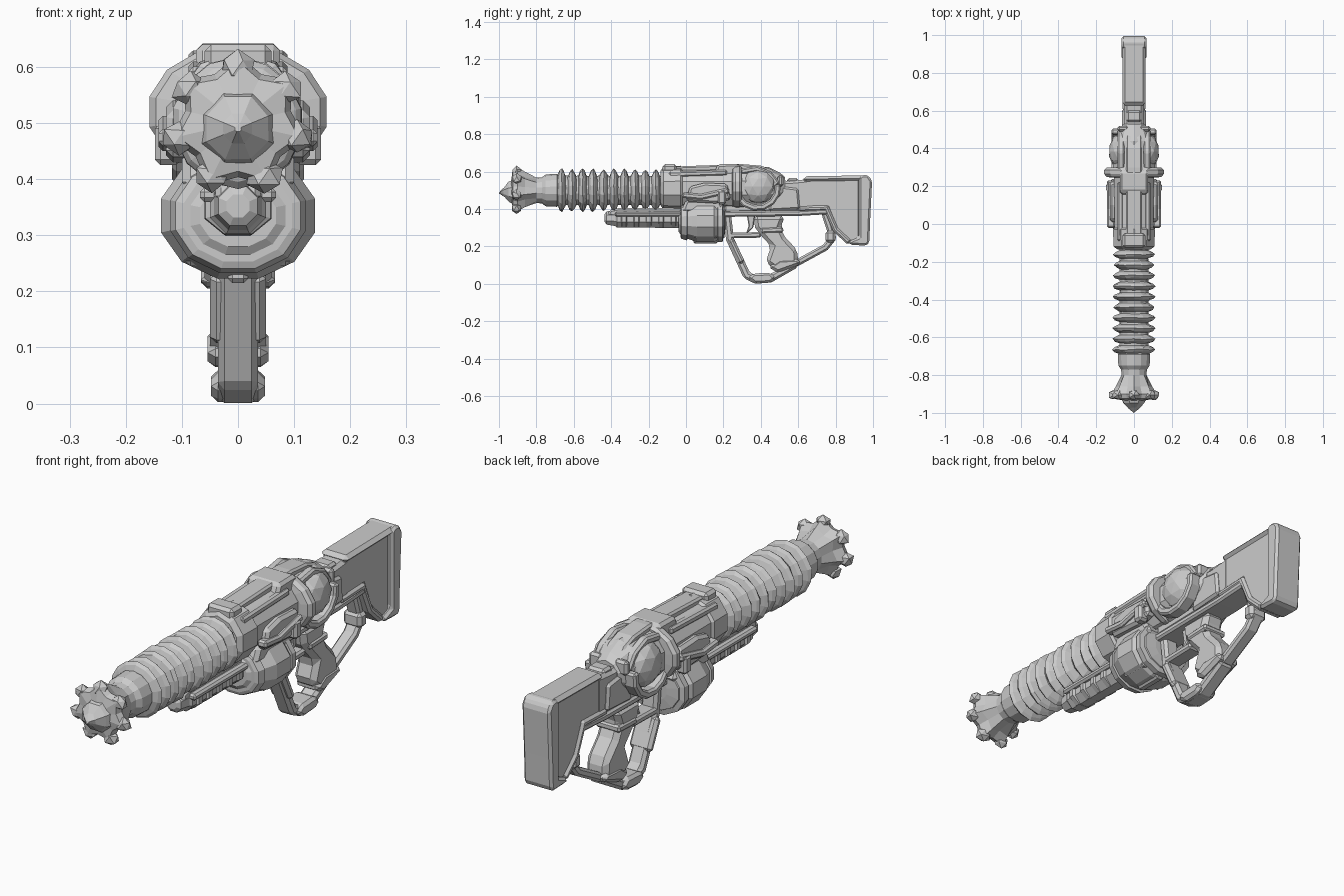
import bpy, bmesh, random
from math import sin, cos, pi
from mathutils import Vector
random.seed(4)


def finish(name, bm, bevel=0.0, mirror=False):
    bmesh.ops.recalc_face_normals(bm, faces=bm.faces)
    me = bpy.data.meshes.new(name)
    bm.to_mesh(me)
    bm.free()
    ob = bpy.data.objects.new(name, me)
    bpy.context.collection.objects.link(ob)
    if bevel:
        m = ob.modifiers.new("bevel", 'BEVEL')
        m.width, m.segments, m.limit_method = bevel, 1, 'ANGLE'
    if mirror:
        ob.modifiers.new("mirror", 'MIRROR')
    return ob


def lathe(name, profile, n, cz, sx=1.0, sz=1.0, shape=None, wobble=0.0, bevel=0.0):
    """Rings of (y, radius) around a lengthwise axis; shape(i, k) scales single points."""
    bm = bmesh.new()
    rings = []
    for k, (y, r) in enumerate(profile):
        ring = []
        for i in range(n):
            a = 2 * pi * (i + 0.5) / n
            q = r * (shape(i, k) if shape else 1) * (1 + random.uniform(-wobble, wobble))
            ring.append(bm.verts.new((q * sx * cos(a), y + random.uniform(-wobble, wobble) * .12,
                                      cz + q * sz * sin(a))))
        rings.append(ring)
    for a, b in zip(rings, rings[1:]):
        for i in range(n):
            j = (i + 1) % n
            bm.faces.new((a[i], a[j], b[j], b[i]))
    bm.faces.new(rings[0])
    bm.faces.new(rings[-1])
    return finish(name, bm, bevel)


def prism(name, pts, x0, x1, bevel=0.0, mirror=False):
    """Side outline of (y, z) points, extruded from x0 to x1."""
    bm = bmesh.new()
    a = [bm.verts.new((x0, y, z)) for y, z in pts]
    b = [bm.verts.new((x1, y, z)) for y, z in pts]
    bm.faces.new(a)
    bm.faces.new(b)
    for i in range(len(pts)):
        j = (i + 1) % len(pts)
        bm.faces.new((a[i], a[j], b[j], b[i]))
    return finish(name, bm, bevel, mirror)


def strap(name, path, width, x0, x1, bevel=0.0, mirror=False):
    """Flat bar of even width following a (y, z) path."""
    p = [Vector(q) for q in path]
    left, right = [], []
    for i, c in enumerate(p):
        d0 = (c - p[max(i - 1, 0)]).normalized()
        d1 = (p[min(i + 1, len(p) - 1)] - c).normalized()
        t = (d0 + d1).normalized()
        nrm = Vector((-t.y, t.x))
        h = width / 2 / max(0.6, t.dot(d1 if i < len(p) - 1 else d0))
        left.append(c + nrm * h)
        right.append(c - nrm * h)
    return prism(name, [tuple(v) for v in left + right[::-1]], x0, x1, bevel, mirror)


def box(name, y0, y1, z0, z1, x0, x1, bevel=0.0, mirror=False):
    return prism(name, [(y0, z0), (y1, z0), (y1, z1), (y0, z1)], x0, x1, bevel, mirror)


def blob(name, loc, size, sub=1, mirror=False, rough=0.0):
    bm = bmesh.new()
    bmesh.ops.create_icosphere(bm, subdivisions=sub, radius=1)
    for v in bm.verts:
        f = 1 + random.uniform(-rough, rough)
        v.co = Vector([loc[i] + v.co[i] * size[i] * f for i in range(3)])
    return finish(name, bm, 0, mirror)


BZ = 0.50  # barrel height

# Muzzle: neck, flared petals and front spike
lathe("muzzle_neck", [(-.67, .07), (-.69, .088), (-.75, .085), (-.77, .07), (-.80, .068), (-.86, .09),
                      (-.90, .112), (-.925, .10), (-.935, .05)], 14, BZ,
      shape=lambda i, k: (1.10 if i % 2 else .86) if k > 4 else 1)
lathe("muzzle_spike", [(-.90, .08), (-.945, .06), (-.975, .028), (-.997, .006)], 8, BZ - .01, wobble=.05)
for i in range(7):
    a = 2 * pi * i / 7 + pi / 2
    blob("muzzle_petal", (.108 * cos(a), -.905, BZ - .003 + .102 * sin(a)), (.034, .028, .03), 1, rough=.12)

# Ribbed barrel
coil = [(-.69, .07)]
for i in range(10):
    y = -.665 + i * .056
    r = .108 + random.uniform(-.004, .006)
    coil += [(y - .022, .078), (y - .012, r - .008), (y, r + .003), (y + .011, r - .009), (y + .022, .078)]
coil.append((-.10, .075))
lathe("ribbed_barrel", coil, 14, BZ, wobble=.02)

# Upper receiver
lathe("receiver_shell", [(-.135, .095), (-.12, .118), (-.03, .122), (-.02, .112), (.24, .116), (.30, .122),
                         (.44, .115), (.50, .085), (.53, .06)], 10, .512, .96, .98)
prism("top_rail", [(-.12, .58), (-.12, .625), (.15, .635), (.30, .64), (.40, .632), (.46, .61),
                   (.50, .57), (.50, .52)], -.042, .042, .008)
box("front_sight_block", -.125, -.05, .57, .64, -.06, .06, .012)
prism("rear_sight_block", [(.14, .57), (.17, .64), (.28, .642), (.31, .57)], -.075, .075, .012)
strap("rail_side_bar", [(-.09, .585), (.22, .595)], .03, .055, .088, .008, True)
prism("side_panel", [(0, .44), (.02, .52), (.10, .54), (.22, .535), (.24, .45), (.16, .43)], .08, .128, .012, True)
strap("side_rod", [(-.02, .475), (.08, .465), (.23, .50)], .03, .10, .142, .008, True)
box("side_clip", .17, .215, .425, .50, .1, .148, .01, True)

# Wide clamp band and side domes
lathe("clamp_band", [(.245, .12), (.25, .15), (.265, .162), (.285, .162), (.298, .15), (.30, .12)],
      14, .52, 1.0, .74)
blob("side_dome", (.072, .385, .52), (.062, .095, .092), 2, True, .02)
arc = [(.38 + .112 * cos(a), .515 + .108 * sin(a)) for a in [pi * (1.0 + .15 * k) for k in range(8)]]
strap("dome_cradle", arc, .032, .06, .118, .008, True)
strap("dome_top_strap", [(.29, .60), (.38, .615), (.45, .585), (.49, .53)], .03, .05, .088, .008, True)
box("dome_lug", .49, .52, .52, .58, .03, .088, .01, True)

# Rear body joining receiver and stock
prism("rear_body", [(.20, .375), (.20, .44), (.42, .56), (.55, .55), (.66, .56), (.66, .385)], -.052, .052, .014)
prism("rear_body_plate", [(.44, .39), (.46, .48), (.52, .52), (.60, .51), (.61, .40)], .03, .064, .01, True)
box("rear_body_cap", .54, .60, .53, .565, -.04, .04, .01)
strap("lower_rail", [(.12, .372), (.60, .378), (.77, .388)], .03, -.058, .058, .008)

# Shoulder stock
prism("stock", [(.60, .405), (.60, .44), (.63, .565), (.93, .565), (.93, .225), (.87, .225), (.80, .30),
                (.755, .41)], -.05, .05, .01)
prism("stock_top_ridge", [(.625, .545), (.63, .575), (.97, .58), (.97, .55)], -.062, .062, .016)
prism("butt_pad", [(.925, .57), (.945, .583), (.975, .58), (.995, .55), (.985, .35), (.98, .22), (.965, .205),
                   (.88, .208), (.865, .225), (.925, .25)], -.066, .066, .018)
strap("stock_lower_edge", [(.60, .40), (.75, .405), (.80, .29), (.875, .22)], .03, -.06, .06, .01)

# Grip, rear brace and trigger guard
prism("grip", [(.36, .365), (.53, .365), (.505, .30), (.53, .25), (.595, .18), (.60, .11), (.48, .075),
               (.425, .115), (.455, .20), (.40, .26), (.37, .30)], -.05, .05, .02)
strap("grip_band", [(.40, .285), (.52, .29)], .03, -.056, .056, .008)
prism("grip_foot", [(.44, .09), (.50, .13), (.60, .135), (.615, .105), (.49, .06)], -.054, .054, .014)
strap("rear_brace", [(.735, .40), (.785, .245), (.745, .195), (.58, .105)], .036, -.03, .03, .01)
box("brace_joint", .745, .80, .22, .285, -.042, .042, .014)
strap("trigger_guard", [(.22, .37), (.235, .24), (.325, .045), (.375, .022), (.45, .028), (.59, .108)],
      .042, -.036, .036, .012)
strap("guard_front_plate", [(.24, .235), (.30, .11)], .035, -.05, .05, .012)
prism("guard_bottom_plate", [(.33, .03), (.36, .055), (.45, .06), (.48, .03), (.45, .006), (.37, .002)],
      -.048, .048, .012)
strap("guard_crossbar", [(.22, .258), (.40, .262)], .03, -.036, .036, .008)
prism("trigger", [(.325, .37), (.37, .37), (.36, .30), (.32, .265), (.335, .31)], -.018, .018, .005)

# Under-barrel drum
lathe("drum", [(-.04, .07), (-.02, .105), (.03, .128), (.06, .142), (.15, .142), (.175, .122),
               (.205, .112), (.21, .06)], 12, .335, 1.0, .82)
lathe("drum_front_collar", [(-.03, .10), (-.025, .115), (.005, .125), (.012, .10)], 12, .335, 1.0, .85)
lathe("drum_rear_collar", [(.165, .11), (.17, .135), (.195, .135), (.20, .11)], 12, .335, 1.0, .85)
prism("drum_mount", [(-.03, .38), (0, .45), (.18, .45), (.22, .38)], -.10, .10, .015)
for x in (-.075, 0, .075):
    z = .215 + abs(x) * .4
    box("drum_rib", .04, .17, z, z + .04, x - .018, x + .018, .008)

# Under-barrel launcher tube with ribs
lathe("launcher_tube", [(-.435, .022), (-.425, .038), (-.38, .046), (-.37, .054), (-.02, .058)], 8, .352)
prism("launcher_top", [(-.42, .36), (-.41, .395), (-.36, .405), (-.02, .405), (-.02, .36)], -.04, .04, .01)
for i in range(5):
    y = -.35 + i * .066
    lathe("launcher_rib", [(y, .045), (y + .008, .06), (y + .03, .062), (y + .04, .045)], 8, .35, 1.05, .86)
strap("launcher_side_bar", [(-.38, .372), (-.02, .372)], .026, .035, .068, .008, True)
